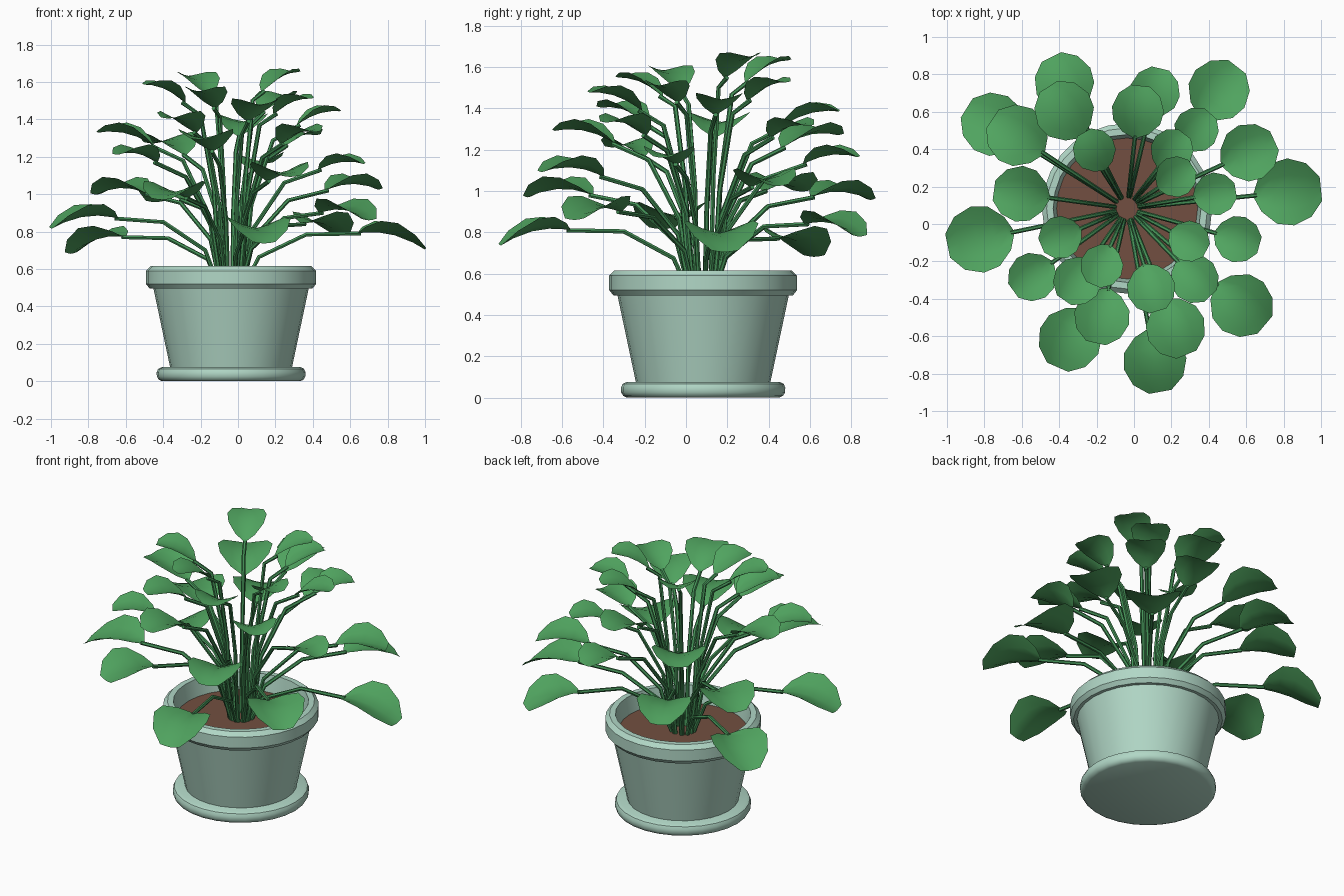
import bpy, bmesh, math
from mathutils import Vector

if "Cube" in bpy.data.objects:
    bpy.data.objects.remove(bpy.data.objects["Cube"])

CX, CY = -0.037, 0.083      # pot centre
SOIL_Z = 0.51


def material(name, rgb):
    m = bpy.data.materials.new(name)
    m.diffuse_color = (*rgb, 1)
    m.use_nodes = True
    m.node_tree.nodes["Principled BSDF"].inputs["Base Color"].default_value = m.diffuse_color
    return m


GLAZE = material("pale_green_glaze", (0.44, 0.68, 0.565))
SOIL = material("brown_soil", (0.17, 0.078, 0.052))
LEAF = material("leaf_green", (0.08, 0.37, 0.115))
STEM = material("stem_green", (0.058, 0.285, 0.095))


def finish(name, bm, mat, angle, recalc=True):
    if recalc:
        bmesh.ops.recalc_face_normals(bm, faces=bm.faces)
    me = bpy.data.meshes.new(name)
    bm.to_mesh(me)
    bm.free()
    me.materials.append(mat)
    ob = bpy.data.objects.new(name, me)
    bpy.context.collection.objects.link(ob)
    bpy.ops.object.select_all(action='DESELECT')
    ob.select_set(True)
    bpy.context.view_layer.objects.active = ob
    bpy.ops.object.shade_smooth_by_angle(angle=math.radians(angle))
    return ob


def lathe(name, profile, mat, n=28):
    """Spin (radius, z) points about the pot axis; radius 0 closes the shape."""
    bm = bmesh.new()
    vs = [bm.verts.new((CX + r, CY, z)) for r, z in profile]
    edges = [bm.edges.new(p) for p in zip(vs, vs[1:])]
    bmesh.ops.spin(bm, geom=vs + edges, cent=(CX, CY, 0), axis=(0, 0, 1),
                   angle=2 * math.pi, steps=n, use_merge=True)
    bmesh.ops.remove_doubles(bm, verts=bm.verts, dist=1e-4)
    return finish(name, bm, mat, 35)


# Pot, saucer and soil
lathe("saucer", [(0, 0), (0.37, 0), (0.387, 0.008), (0.397, 0.025), (0.398, 0.048),
                 (0.39, 0.066), (0.372, 0.075), (0, 0.075)], GLAZE)
lathe("pot", [(0, 0.07), (0.325, 0.07), (0.415, 0.495), (0.435, 0.495),
              (0.455, 0.52), (0.455, 0.59), (0.43, 0.615), (0.395, 0.615),
              (0.375, 0.5), (0, 0.49)], GLAZE)
lathe("soil", [(0, SOIL_Z), (0.379, SOIL_Z)], SOIL)

# Leaves: centre x, centre y, half length, height of leaf base
LEAVES = [
    (-.37, .75, .16, .97), (-.75, .53, .17, .77), (-.62, .47, .165, 1.00),
    (-.37, .60, .16, 1.21), (-.21, .39, .115, 1.53), (-.60, .16, .15, 1.26),
    (-.82, -.08, .18, .87), (-.39, -.07, .115, 1.49), (-.54, -.28, .13, 1.17),
    (-.30, -.30, .13, 1.33), (-.17, -.22, .115, 1.46), (-.17, -.49, .15, 1.23),
    (-.34, -.61, .17, .98), (.09, -.34, .13, 1.39), (.11, -.73, .17, .81),
    (.22, -.55, .16, 1.07), (.32, -.29, .13, 1.27), (.57, -.43, .17, .90),
    (.29, -.09, .11, 1.43), (.55, -.08, .125, 1.13), (.82, .17, .18, .79),
    (.43, .16, .115, 1.37), (.61, .38, .155, 1.02), (.33, .50, .12, 1.26),
    (.20, .39, .115, 1.44), (.22, .25, .11, 1.55), (.45, .71, .165, .84),
    (.11, .70, .135, 1.13), (.02, .60, .14, 1.31),
]
# Outline: fraction along the leaf, half width and edge lift as shares of half length
OUTLINE = [(0, .08, .02), (.09, .5, .17), (.3, .9, .34), (.55, 1.0, .36),
           (.82, .8, .22), (1, .36, .05)]
CUP = [(-1, 1), (-.5, .36), (0, 0), (.5, .36), (1, 1)]   # cross-section


def add_leaf(bm, base, out, r):
    side = Vector((-out.y, out.x, 0))
    # Low leaves droop, high leaves point upward
    tilt = -0.25 + (min(base.z, 1.1) - 0.78) * 1.1 + max(0, base.z - 1.1) * 0.8
    rows = []
    for s, w, lift in OUTLINE:
        z = 2 * r * (tilt * s + 0.42 * s * (1 - s))
        mid = base + out * (2 * r * s) + Vector((0, 0, z))
        rows.append([bm.verts.new(mid + side * (k * w * r)
                                  + Vector((0, 0, h * lift * r)))
                     for k, h in CUP])
    for a, b in zip(rows, rows[1:]):
        for i in range(len(CUP) - 1):
            bm.faces.new((a[i], b[i], b[i + 1], a[i + 1]))


def add_stem(bm, path, out, radius=0.0118, n=6):
    side = Vector((-out.y, out.x, 0))
    rings = []
    for i, p in enumerate(path):
        t = (path[min(i + 1, len(path) - 1)] - path[max(i - 1, 0)]).normalized()
        up = side.cross(t)
        rings.append([bm.verts.new(p + radius * (side * math.cos(a) + up * math.sin(a)))
                      for a in (2 * math.pi * j / n for j in range(n))])
    for a, b in zip(rings, rings[1:]):
        for j in range(n):
            bm.faces.new((a[j], a[(j + 1) % n], b[(j + 1) % n], b[j]))
    bm.faces.new(rings[-1])


leaf_bm, stem_bm = bmesh.new(), bmesh.new()
for x, y, r, z in LEAVES:
    out = Vector((x - CX, y - CY, 0))
    reach = out.length - r
    out.normalize()

    def at(radius, height):
        return Vector((CX, CY, height)) + out * radius

    # Stem rises steeply, leans out, then reaches the leaf from an elbow
    start = 0.065
    elbow_r = start + 0.55 * (reach - start)
    elbow_z = z - max(0.02, (z - 0.8) * 1.1) * (reach - elbow_r)
    bend_r = start + 0.12 * (reach - start) + 0.01
    bend_z = SOIL_Z + 0.56 * (elbow_z - SOIL_Z)
    add_stem(stem_bm, [at(start, SOIL_Z - 0.01), at(bend_r, bend_z),
                       at(elbow_r, elbow_z), at(reach + 0.015, z)], out)
    add_leaf(leaf_bm, at(reach, z), out, r)

finish("leaves", leaf_bm, LEAF, 60, recalc=False)
finish("stems", stem_bm, STEM, 50)
